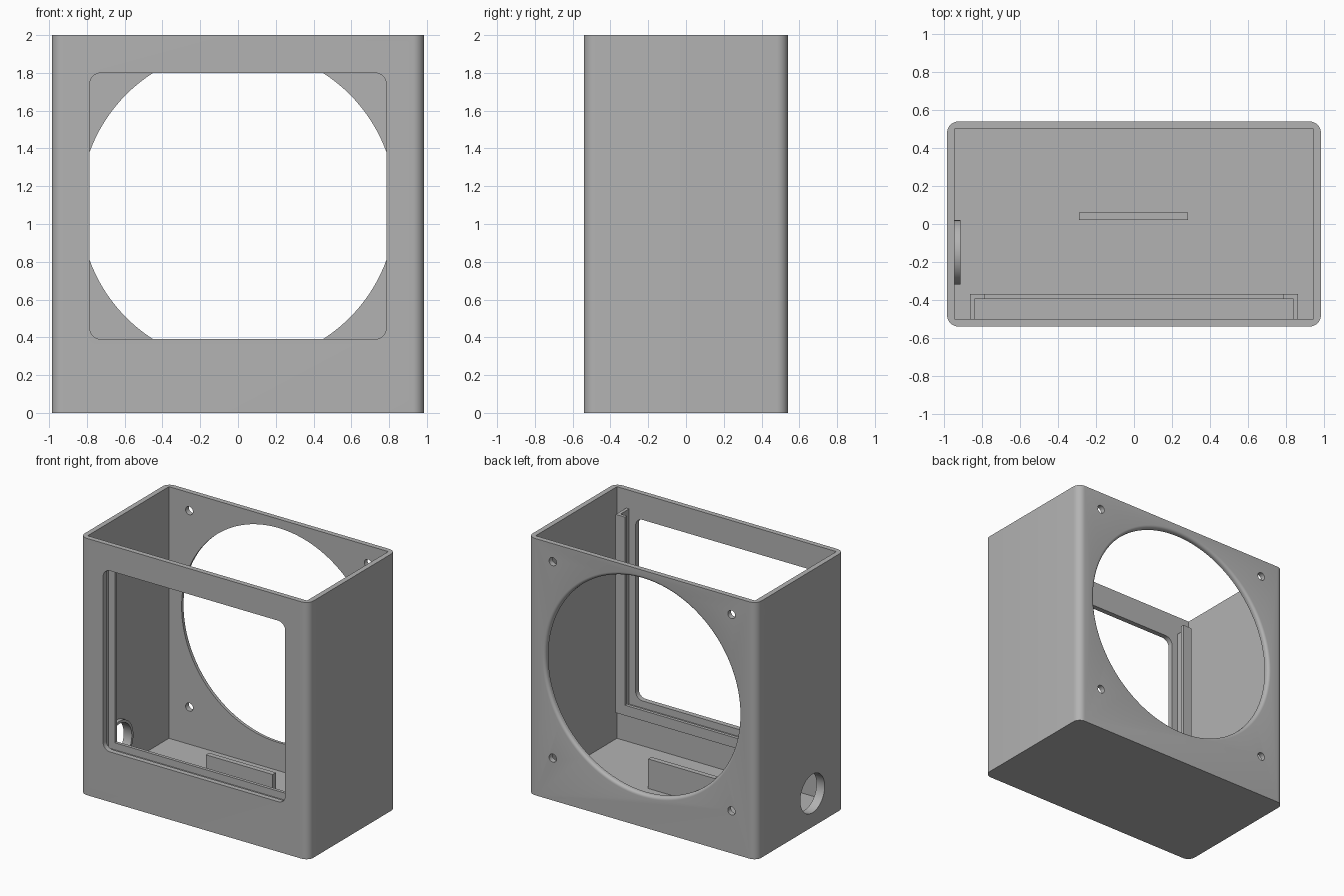
import bpy, bmesh, math
from mathutils import Matrix, Vector

if "Cube" in bpy.data.objects:
    bpy.data.objects.remove(bpy.data.objects["Cube"], do_unlink=True)

GREY = (0.45, 0.45, 0.45, 1.0)
grey = bpy.data.materials.new("plain grey")
grey.use_nodes = True
grey.diffuse_color = GREY
grey.node_tree.nodes["Principled BSDF"].inputs["Base Color"].default_value = GREY


def finish(name, bm):
    bmesh.ops.recalc_face_normals(bm, faces=bm.faces[:])
    mesh = bpy.data.meshes.new(name)
    bm.to_mesh(mesh)
    bm.free()
    mesh.materials.append(grey)
    obj = bpy.data.objects.new(name, mesh)
    bpy.context.collection.objects.link(obj)
    return obj


def block(name, lo, hi, radius=0, axis=2):
    """Box between two corners, optionally rounded along one axis."""
    lo, hi = Vector(lo), Vector(hi)
    bm = bmesh.new()
    bmesh.ops.create_cube(bm, size=1)
    for v in bm.verts:
        v.co = Vector(c * s for c, s in zip(v.co, hi - lo)) + (lo + hi) / 2
    if radius:
        edges = [e for e in bm.edges
                 if abs((e.verts[0].co - e.verts[1].co).normalized()[axis]) > 0.9]
        bmesh.ops.bevel(bm, geom=edges, offset=radius, segments=8,
                        profile=0.5, affect='EDGES')
    return finish(name, bm)


def turned(name, profile, centre, axis, sides=48):
    """Solid of (radius, position) rings along the x or y axis."""
    bm = bmesh.new()
    rings = []
    for r, t in profile:
        ring = []
        for i in range(sides):
            a = math.tau * i / sides
            u, w = r * math.cos(a), r * math.sin(a)
            co = (t, u, w) if axis == 0 else (u, t, w)
            ring.append(bm.verts.new(Vector(co) + Vector(centre)))
        rings.append(ring)
    for a, b in zip(rings, rings[1:]):
        for i in range(sides):
            j = (i + 1) % sides
            bm.faces.new((a[i], a[j], b[j], b[i]))
    bm.faces.new(rings[0])
    bm.faces.new(rings[-1])
    return finish(name, bm)


def cut(obj, *cutters):
    """Subtract the cutters, bake the result and discard them."""
    for c in cutters:
        c.hide_render = True
        m = obj.modifiers.new("cut", 'BOOLEAN')
        m.operation, m.solver, m.object = 'DIFFERENCE', 'EXACT', c
    deps = bpy.context.evaluated_depsgraph_get()
    baked = bpy.data.meshes.new_from_object(obj.evaluated_get(deps))
    obj.modifiers.clear()
    obj.data = baked
    for c in cutters:
        bpy.data.objects.remove(c, do_unlink=True)


X, Y, H = 0.985, 0.54, 2.0      # outer half width, half depth, height
WALL = 0.04
MID_Z = 1.095                   # centre of window and round opening
HOLE_Y, HOLE_Z = -0.15, 0.26    # centre of the side port


def port():
    return turned("port_cutter", [(0.15, -1.2), (0.15, -0.8)], (0, HOLE_Y, HOLE_Z), 0)


# Open-topped case with rounded upright corners
case = block("case", (-X, -Y, 0), (X, Y, H), 0.06)
cavity = block("cavity", (WALL - X, WALL - Y, WALL), (X - WALL, Y - WALL, H + 0.2))
window = block("window", (-0.785, -0.7, 0.39), (0.785, -0.45, 1.8), 0.06, axis=1)

# Round opening in the back with a rounded outer rim
rim = 0.024
fillet = [(0.836 + rim * (1 - math.cos(a)), Y - rim + rim * math.sin(a))
          for a in (math.pi / 2 * i / 5 for i in range(6))]
opening = turned("opening", [(0.836, 0.4)] + fillet + [(0.86, 0.7)],
                 (0, 0, MID_Z), 1, 128)
screws = [turned("screw_hole", [(0.032, 0.4), (0.032, 0.7)],
                 (sx * 0.77, 0, MID_Z + sz * 0.765), 1, 24)
          for sx in (-1, 1) for sz in (-1, 1)]
cut(case, cavity, window, opening, port(), *screws)

# Slotted holder behind the window, open at the top
holder = block("window_holder", (-0.865, -0.505, 0.31), (0.865, -0.37, 1.855))
cut(holder,
    block("slot", (-0.84, -0.6, 0.335), (0.84, -0.395, 2.1)),
    block("holder_opening", (-0.785, -0.6, 0.39), (0.785, -0.3, 2.1)))

# Raised collar inside the side port
collar = turned("port_collar", [(0.17, -0.955), (0.17, -0.915)], (0, HOLE_Y, HOLE_Z), 0)
cut(collar, port())

# Low upright plate on the floor
plate = block("floor_plate", (-0.29, 0.02, WALL - 0.005), (0.285, 0.06, 0.27))

bpy.ops.object.select_all(action='DESELECT')
for obj in (case, holder, collar, plate):
    obj.select_set(True)
    bpy.context.view_layer.objects.active = obj
bpy.ops.object.shade_smooth_by_angle(angle=math.radians(30))
